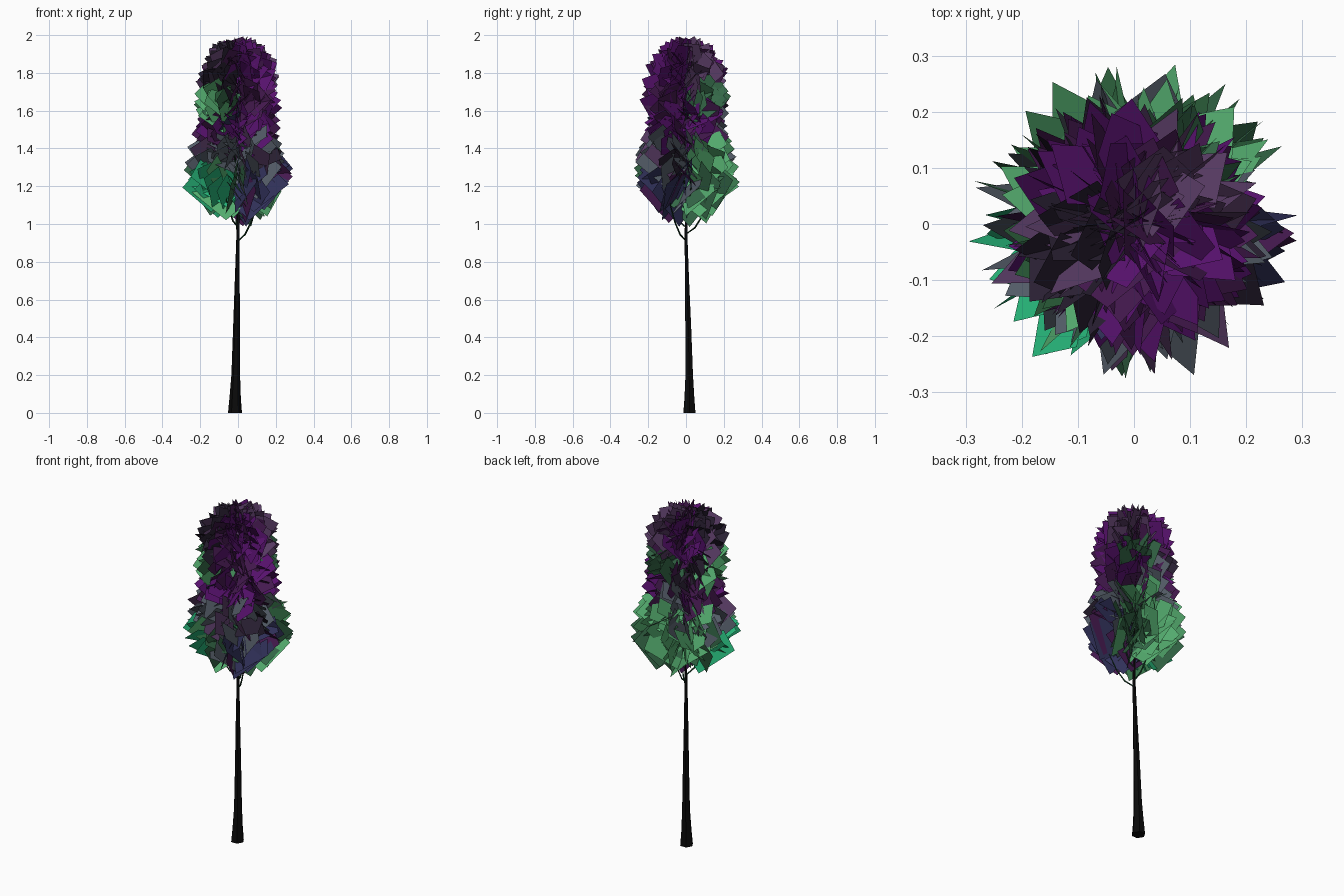
import bpy, math, random
from mathutils import Vector

if "Cube" in bpy.data.objects:
    bpy.data.objects.remove(bpy.data.objects["Cube"])

random.seed(11)


def material(name, rgb):
    m = bpy.data.materials.new(name)
    m.diffuse_color = (*rgb, 1)
    m.use_nodes = True
    m.node_tree.nodes["Principled BSDF"].inputs["Base Color"].default_value = m.diffuse_color
    return m


def mesh_object(name, verts, faces, mats, indices=None):
    me = bpy.data.meshes.new(name)
    me.from_pydata(verts, [], faces)
    for m in mats:
        me.materials.append(m)
    if indices:
        me.polygons.foreach_set("material_index", indices)
    ob = bpy.data.objects.new(name, me)
    bpy.context.collection.objects.link(ob)
    return ob


def tube(verts, faces, path, radii, sides):
    """Append a faceted tapering tube along a path."""
    start = len(verts)
    path = [Vector(p) for p in path]
    for i, p in enumerate(path):
        d = path[min(i + 1, len(path) - 1)] - path[max(i - 1, 0)]
        q = Vector((0, 0, 1)).rotation_difference(d) if i else Vector((0, 0, 1)).rotation_difference((0, 0, 1))
        for k in range(sides):
            a = math.tau * k / sides
            verts.append(p + q @ Vector((math.cos(a), math.sin(a), 0)) * radii[i])
    for i in range(len(path) - 1):
        for k in range(sides):
            a, b = start + i * sides + k, start + i * sides + (k + 1) % sides
            faces.append((a, b, b + sides, a + sides))
    faces.append([start + k for k in reversed(range(sides))])
    end = start + (len(path) - 1) * sides
    faces.append([end + k for k in range(sides)])


def interp(table, z):
    for (z0, r0), (z1, r1) in zip(table, table[1:]):
        if z <= z1:
            return r0 + (r1 - r0) * max(0, (z - z0) / (z1 - z0))
    return table[-1][1]


BARK = material("bark", (0.003, 0.003, 0.003))
TWIG = material("twig", (0.006, 0.04, 0.015))
COLOURS = {
    "green": (0.09, 0.42, 0.16), "emerald": (0.02, 0.46, 0.19),
    "moss": (0.035, 0.14, 0.065), "slate": (0.09, 0.11, 0.14),
    "navy": (0.03, 0.03, 0.10), "purple": (0.10, 0.006, 0.16),
    "plum": (0.06, 0.01, 0.08), "mauve": (0.10, 0.045, 0.13),
    "shadow": (0.022, 0.014, 0.032),
}
NAMES = list(COLOURS)
LEAF_MATS = [material("leaf_" + n, c) for n, c in COLOURS.items()]

# Trunk: flared foot, slight lean, thin leader hidden in the crown
TRUNK = [(-0.016, 0.018, 0), (-0.015, 0.018, 0.08), (-0.012, 0.017, 0.2),
         (-0.008, 0.012, 0.45), (-0.004, 0.005, 0.7), (0, 0, 0.95),
         (0.004, 0.003, 1.3), (-0.003, 0, 1.6), (0, 0, 1.9)]
v, f = [], []
tube(v, f, TRUNK, [0.037, 0.03, 0.023, 0.018, 0.013, 0.008, 0.007, 0.005, 0.003], 6)
mesh_object("trunk", v, f, [BARK])

# Branches: rising spiral of curved twigs
v, f = [], []
for i in range(26):
    z = 0.91 + 0.036 * i
    a = math.radians(-40 + 137.5 * i)
    reach = 0.14 - 0.003 * i
    out = Vector((math.cos(a), math.sin(a), 0))
    path = [Vector((0, 0, z)) + out * reach * s + Vector((0, 0, h))
            for s, h in ((0, 0), (0.35, 0.035), (0.65, 0.1), (1, 0.22 - 0.006 * i))]
    path = [Vector((p.x, p.y, min(p.z, 1.95))) for p in path]
    tube(v, f, path, [0.005, 0.0045, 0.004, 0.002], 4)
mesh_object("branches", v, f, [TWIG])

# Crown outline: height of a leaf card's outer corner against its radius
CROWN = [(1.15, 0.26), (1.2, 0.3), (1.3, 0.29), (1.4, 0.27), (1.5, 0.235),
         (1.56, 0.225), (1.65, 0.25), (1.74, 0.23), (1.8, 0.235), (1.87, 0.21),
         (1.95, 0.15), (2.0, 0.06)]
PITCH = [(1.15, 0), (1.6, 3), (1.8, 12), (1.9, 30), (2.0, 65)]
LENGTH = [(1.15, 0.25), (1.26, 0.23), (1.38, 0.17), (1.6, 0.15), (2.0, 0.13)]

# Colour clusters: (top height, [(angle limit, colours)...])
PATCHES = [
    (1.30, [(20, "navy slate"), (60, "moss green"), (170, "green moss"),
            (250, "emerald green"), (285, "moss slate"), (360, "navy plum")]),
    (1.45, [(40, "green slate"), (150, "green slate"), (200, "slate green"),
            (310, "slate mauve"), (360, "slate shadow")]),
    (1.59, [(60, "purple plum"), (120, "slate plum"), (230, "plum purple"),
            (300, "purple navy"), (360, "purple plum")]),
    (1.74, [(30, "purple moss"), (110, "moss plum"), (160, "shadow plum"),
            (260, "green moss"), (360, "plum purple")]),
    (2.10, [(85, "mauve plum"), (165, "purple plum"), (250, "shadow mauve"),
            (360, "purple plum")]),
]


def leaf_colour(z, ang):
    z += random.uniform(-0.02, 0.02)
    sectors = next(s for top, s in PATCHES if z <= top)
    deg = math.degrees(ang) % 360
    pair = next(c for lim, c in sectors if deg <= lim).split()
    return NAMES.index(pair[0] if random.random() < 0.75 else pair[1])


# Leaves: flat rectangular cards, one corner pointing outward
v, f, idx = [], [], []
COUNT = 430
for i in range(COUNT):
    z = 1.16 + 0.838 * (i / (COUNT - 1))
    ang = i * math.radians(137.508) + random.uniform(-0.25, 0.25)
    depth = random.uniform(0.86, 1.02) if i % 3 else random.uniform(0.55, 0.85)
    r = interp(CROWN, z) * depth
    radial = Vector((math.cos(ang), math.sin(ang), 0))
    tangent = Vector((-math.sin(ang), math.cos(ang), 0))
    p = math.radians(interp(PITCH, z) + random.uniform(-8, 8))
    d = radial * math.cos(p) + Vector((0, 0, math.sin(p)))
    up = Vector((0, 0, math.cos(p))) - radial * math.sin(p)
    t = math.radians(random.uniform(-55, 55) * (0.75 if z < 1.3 else 1))
    up = up * math.cos(t) + tangent * math.sin(t)
    length = interp(LENGTH, z) * random.uniform(0.85, 1.08)
    width = random.uniform(0.10, 0.13)
    s = math.radians(random.uniform(36, 52))
    e1 = (-d * math.cos(s) - up * math.sin(s)) * length
    e2 = (-d * math.sin(s) + up * math.cos(s)) * width
    c = radial * r + Vector((0, 0, z))
    quad = [c, c + e1, c + e1 + e2, c + e2]
    over = max(q.z for q in quad) - random.uniform(1.97, 2.0)
    if over > 0:
        quad = [q - Vector((0, 0, over)) for q in quad]
    n = len(v)
    v += quad
    f.append((n, n + 1, n + 2, n + 3))
    idx.append(leaf_colour(z, ang))
mesh_object("leaves", v, f, LEAF_MATS, idx)
